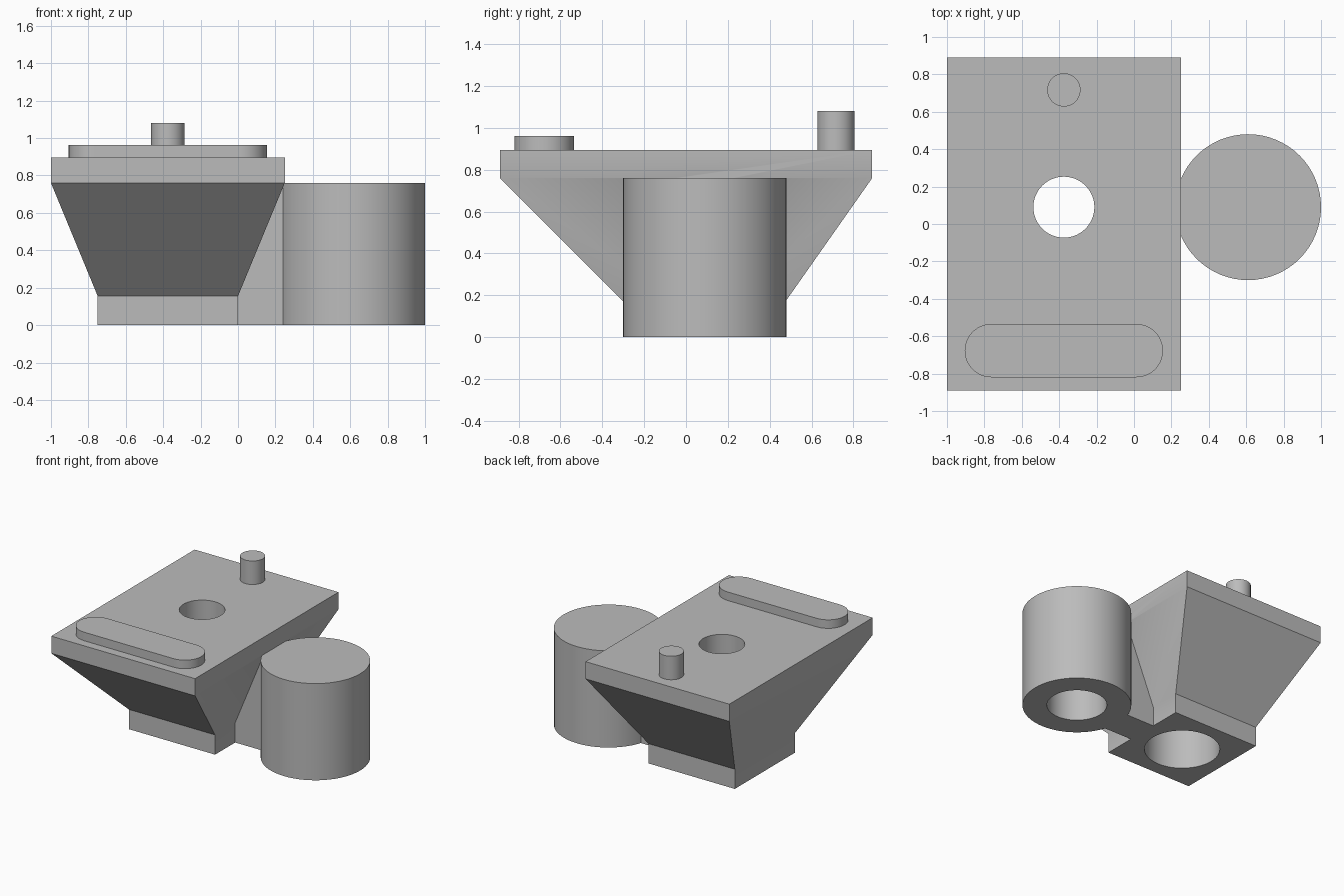
import bpy, bmesh, math

if "Cube" in bpy.data.objects:
    bpy.data.objects.remove(bpy.data.objects["Cube"])

grey = bpy.data.materials.new("plain grey")
grey.diffuse_color = (0.5, 0.5, 0.5, 1)
grey.use_nodes = True
grey.node_tree.nodes["Principled BSDF"].inputs["Base Color"].default_value = grey.diffuse_color
CX, CY = -0.375, 0.09          # axis of the main bore
BX = 0.61                      # x of the round boss


def loft(name, sections):
    """Solid through closed point rings given as (outline, z)."""
    bm = bmesh.new()
    rings = [[bm.verts.new((x, y, z)) for x, y in pts] for pts, z in sections]
    n = len(rings[0])
    bm.faces.new(rings[0][::-1])
    bm.faces.new(rings[-1])
    for a, b in zip(rings, rings[1:]):
        for i in range(n):
            j = (i + 1) % n
            bm.faces.new((a[i], a[j], b[j], b[i]))
    mesh = bpy.data.meshes.new(name)
    bm.to_mesh(mesh)
    bm.free()
    mesh.materials.append(grey)
    ob = bpy.data.objects.new(name, mesh)
    bpy.context.collection.objects.link(ob)
    return ob


def rect(x0, x1, y0, y1):
    return [(x0, y0), (x1, y0), (x1, y1), (x0, y1)]


def circle(cx, cy, r, n=64):
    return [(cx + r * math.cos(2 * math.pi * i / n),
             cy + r * math.sin(2 * math.pi * i / n)) for i in range(n)]


def cylinder(name, cx, cy, r, z0, z1):
    pts = circle(cx, cy, r)
    return loft(name, [(pts, z0), (pts, z1)])


def boolean(ob, other, operation):
    mod = ob.modifiers.new(other.name, 'BOOLEAN')
    mod.operation = operation
    mod.solver = 'EXACT'
    mod.object = other
    bpy.context.view_layer.objects.active = ob
    bpy.ops.object.modifier_apply(modifier=mod.name)
    bpy.data.objects.remove(other)


# Square foot flaring out to the wide top plate
foot = rect(-0.75, 0, -0.285, 0.465)
plate = rect(-1, 0.25, -0.89, 0.89)
body = loft("flared_body", [(foot, 0), (foot, 0.155), (plate, 0.76), (plate, 0.895)])

# Web and round boss beside the body
web = rect(-0.2, 0.45, CY - 0.125, CY + 0.125)
boolean(body, loft("web", [(web, 0), (web, 0.76)]), 'UNION')
boolean(body, cylinder("boss", BX, CY, 0.39, 0, 0.76), 'UNION')

# Stepped through bore in the body, blind bore in the boss
boolean(body, cylinder("wide_bore", CX, CY, 0.27, -0.1, 0.6), 'DIFFERENCE')
boolean(body, cylinder("narrow_bore", CX, CY, 0.163, 0.5, 1.0), 'DIFFERENCE')
boolean(body, cylinder("boss_bore", BX, CY, 0.215, -0.1, 0.6), 'DIFFERENCE')

# Locating pin at the back
pin = cylinder("locating_pin", CX, 0.717, 0.089, 0.895, 1.08)

# Raised rounded bar at the front
R = 0.1425
bar = []
for side, start in ((1, -math.pi / 2), (-1, math.pi / 2)):
    for i in range(25):
        a = start + math.pi * i / 24
        bar.append((CX + side * (0.53 - R) + R * math.cos(a), -0.677 + R * math.sin(a)))
key = loft("rounded_bar", [(bar, 0.895), (bar, 0.962)])

# Smooth round walls, sharp edges kept
for ob in (body, pin, key):
    bpy.ops.object.select_all(action='DESELECT')
    ob.select_set(True)
    bpy.context.view_layer.objects.active = ob
    bpy.ops.object.shade_smooth_by_angle(angle=math.radians(25))
